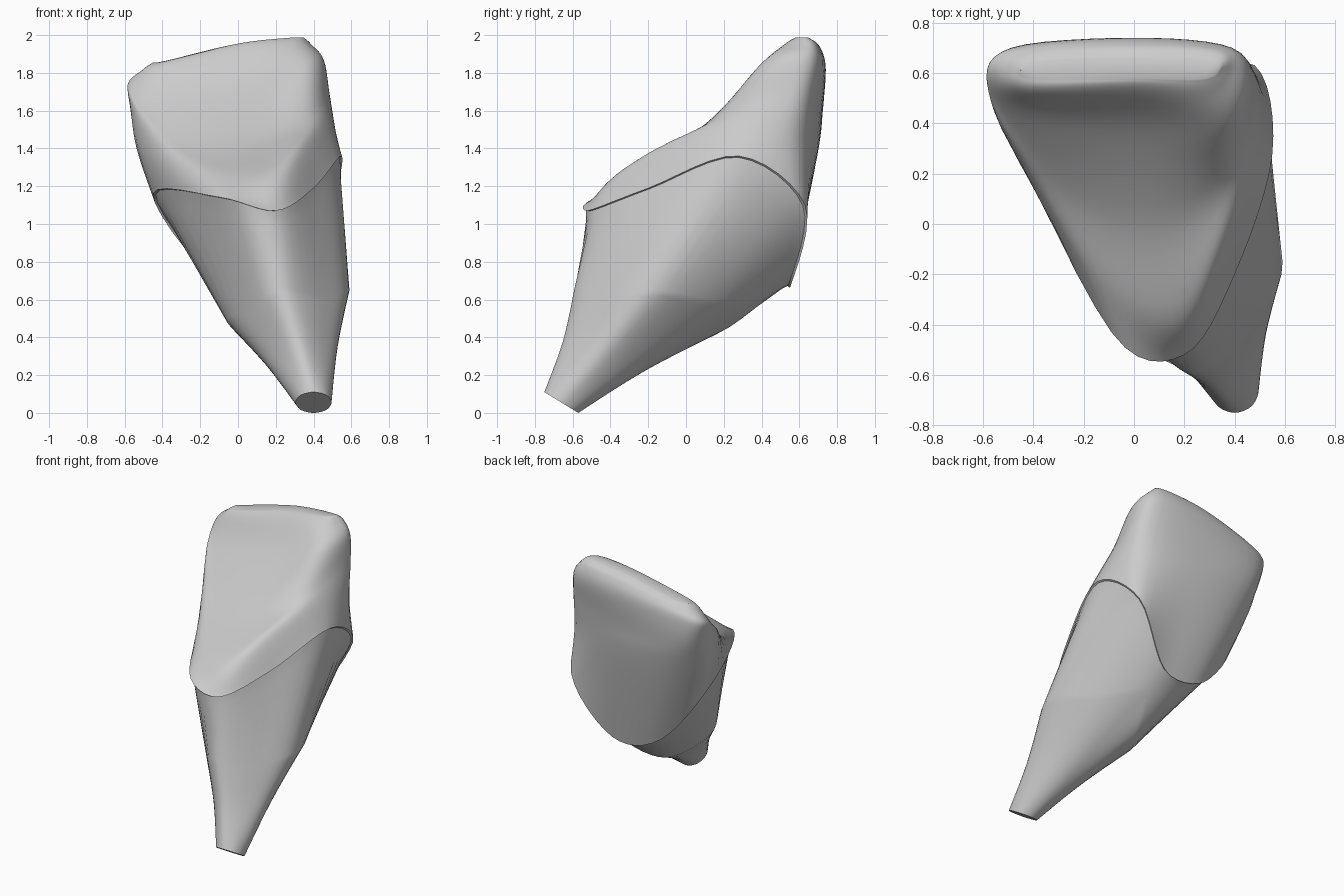
import bpy
import bmesh
import math
from mathutils import Vector

cube = bpy.data.objects.get("Cube")
if cube:
    bpy.data.objects.remove(cube)

enamel = bpy.data.materials.new("plain grey")
enamel.use_nodes = True
grey = (0.6, 0.6, 0.6, 1)
enamel.diffuse_color = grey
enamel.node_tree.nodes["Principled BSDF"].inputs["Base Color"].default_value = grey


def spline(a, b, c, d, t):
    """Point between b and c on a smooth curve through four points."""
    return b + 0.5 * t * ((c - a) + t * ((2 * a - 5 * b + 4 * c - d)
                                        + t * (3 * (b - c) + d - a)))


def smooth_ring(points, steps=6):
    """Round a coarse closed section."""
    n = len(points)
    return [spline(points[i - 1], points[i], points[(i + 1) % n],
                   points[(i + 2) % n], s / steps)
            for i in range(n) for s in range(steps)]


def smooth_rows(rings, steps=6):
    """Insert curved rows between the given sections."""
    last = len(rings) - 1
    rows = []
    for i in range(last):
        group = (rings[max(i - 1, 0)], rings[i], rings[i + 1], rings[min(i + 2, last)])
        for s in range(steps):
            rows.append([spline(*four, s / steps) for four in zip(*group)])
    return rows + [rings[last]]


def blend(low, high, amount):
    return [a.lerp(b, amount) for a, b in zip(low, high)]


def scaled(points, factor):
    centre = sum(points, Vector()) / len(points)
    return [centre + (p - centre) * factor for p in points]


def loft(name, rows, cap_bottom=False, cap_top=False, angle=40):
    """Skin a stack of equal rings, listed from the bottom up."""
    bm = bmesh.new()
    rings = [[bm.verts.new(p) for p in row] for row in rows]
    for low, high in zip(rings, rings[1:]):
        for i in range(len(low)):
            j = (i + 1) % len(low)
            bm.faces.new((low[i], low[j], high[j], high[i]))
    if cap_bottom:
        bm.faces.new(rings[0][::-1])
    if cap_top:
        # Strips across the narrow ridge keep the cap tidy
        top, n = rings[-1], len(rings[-1])
        start = n // 4
        for k in range(n // 2):
            strip = (top[(start + k) % n], top[(start + k + 1) % n],
                     top[(start - k - 1) % n], top[(start - k) % n])
            corners = list(dict.fromkeys(strip))
            if len(corners) > 2:
                bm.faces.new(corners)
    mesh = bpy.data.meshes.new(name)
    bm.to_mesh(mesh)
    bm.free()
    mesh.materials.append(enamel)
    obj = bpy.data.objects.new(name, mesh)
    bpy.context.collection.objects.link(obj)
    bpy.ops.object.select_all(action="DESELECT")
    obj.select_set(True)
    bpy.context.view_layer.objects.active = obj
    bpy.ops.object.shade_smooth_by_angle(angle=math.radians(angle))
    return obj


def section(front, front_left, left, back_left, back, back_right, right, front_right):
    """Coarse section, going round from the front through the model's left."""
    return [Vector(p) for p in (front, front_left, left, back_left,
                                back, back_right, right, front_right)]


# Crown sections, from the margin (which dips far down the back) to the biting edge
margin = section((.2, -.52, 1.07), (.4, -.2, 1.19), (.55, .28, 1.36), (.48, .63, 1.1),
                 (.2, .56, .69), (-.16, .52, .75), (-.45, .36, 1.16), (-.09, -.43, 1.14))
lower = section((.15, -.38, 1.25), (.35, -.1, 1.41), (.51, .35, 1.5), (.45, .62, 1.4),
                (.05, .69, 1.35), (-.38, .65, 1.35), (-.53, .42, 1.4), (-.18, -.18, 1.27))
middle = section((.08, 0, 1.43), (.37, .17, 1.57), (.48, .48, 1.68), (.42, .66, 1.65),
                 (0, .72, 1.6), (-.48, .69, 1.6), (-.56, .46, 1.62), (-.31, .14, 1.43))
upper = section((.05, .36, 1.72), (.35, .38, 1.83), (.45, .55, 1.87), (.39, .7, 1.85),
                (0, .74, 1.82), (-.48, .7, 1.76), (-.58, .58, 1.74), (-.44, .42, 1.66))
shoulder = section((0, .53, 1.92), (.29, .52, 1.95), (.38, .6, 1.95), (.34, .69, 1.95),
                   (0, .71, 1.92), (-.42, .68, 1.83), (-.5, .6, 1.82), (-.42, .53, 1.83))
ridge = [Vector((p.x * .9, .62 + (p.y - .62) * .45, p.z + .035)) for p in shoulder]

crown = [smooth_ring(r) for r in (margin, lower, middle, upper, shoulder, ridge)]
loft("crown", smooth_rows(crown), cap_top=True)

# Root: cut tip, waist, widest kink, then the band under the margin
tip = []
for i in range(8):
    turn = math.tau * i / 8
    tip.append(Vector((.4, -.66, .055)) + Vector((.095, 0, 0)) * math.sin(turn)
               - Vector((0, .09, -.055)) * math.cos(turn))
kink = section((.24, -.59, .66), (.46, -.42, .62), (.59, -.15, .65), (.43, .17, .6),
               (.22, .4, .6), (.08, .11, .4), (-.06, -.2, .49), (.08, -.47, .57))
waist = scaled(blend(tip, kink, .5), .93)
collar = scaled(margin, .975)
band = scaled(blend(collar, kink, .15), .99)

root = [smooth_ring(r) for r in (tip, waist, kink, band, collar)]
loft("root", smooth_rows(root[:3]) + root[3:], cap_bottom=True)

# Thin lip joining the crown to the root
loft("margin_lip", [root[-1], crown[0]])
